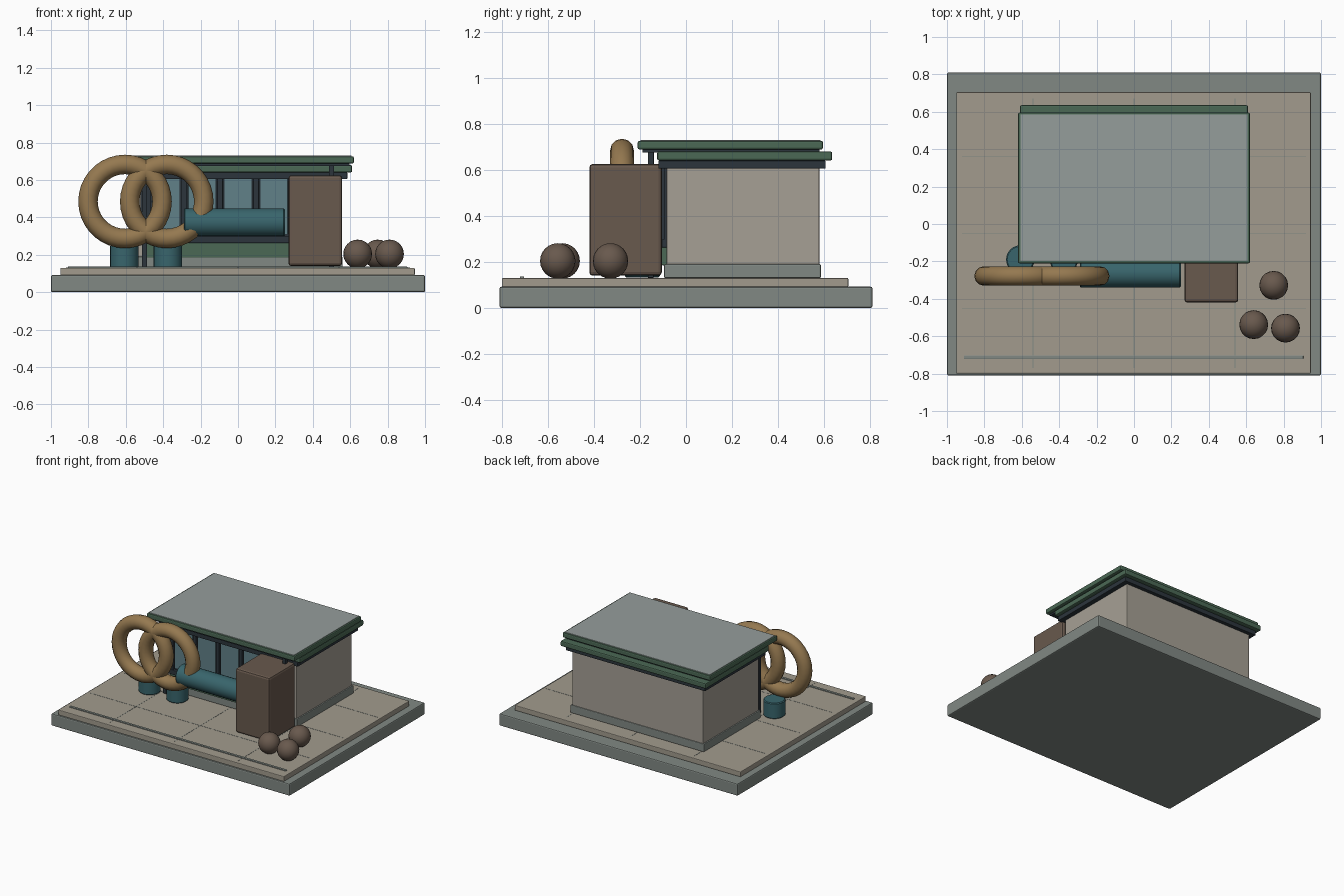
import bpy, math

if "Cube" in bpy.data.objects:
    bpy.data.objects.remove(bpy.data.objects["Cube"])

def mat(name, r, g, b):
    m = bpy.data.materials.new(name)
    m.diffuse_color = (r, g, b, 1)
    m.use_nodes = True
    m.node_tree.nodes["Principled BSDF"].inputs["Base Color"].default_value = m.diffuse_color
    return m

STONE = mat("stone", 0.22, 0.25, 0.23)
PAVING = mat("paving", 0.36, 0.33, 0.27)
WALL = mat("wall", 0.38, 0.35, 0.30)
GREEN = mat("green_trim", 0.07, 0.14, 0.09)
DARK = mat("dark_frame", 0.025, 0.035, 0.045)
GLASS = mat("glass", 0.12, 0.22, 0.25)
ROOF = mat("roof", 0.30, 0.34, 0.33)
BROWN = mat("brown", 0.14, 0.10, 0.075)
GOLD = mat("ochre", 0.30, 0.19, 0.08)
TEAL = mat("teal", 0.04, 0.13, 0.15)

def finish(name, m, smooth=True):
    o = bpy.context.object
    o.name = name
    o.data.materials.append(m)
    if smooth:
        bpy.ops.object.shade_smooth_by_angle(angle=math.radians(35))
    return o

def box(name, m, x, y, z, bevel=0.0):
    """Box from (min, max) ranges on each axis."""
    bpy.ops.mesh.primitive_cube_add(size=1, location=[(a + b) / 2 for a, b in (x, y, z)])
    o = bpy.context.object
    o.scale = [b - a for a, b in (x, y, z)]
    bpy.ops.object.transform_apply(location=False, rotation=False, scale=True)
    if bevel:
        b = o.modifiers.new("bevel", 'BEVEL')
        b.width, b.segments = bevel, 2
    return finish(name, m, False)

def cylinder(name, m, r, length, loc, rot=(0, 0, 0)):
    bpy.ops.mesh.primitive_cylinder_add(vertices=24, radius=r, depth=length, location=loc, rotation=rot)
    o = finish(name, m)
    b = o.modifiers.new("bevel", 'BEVEL')
    b.width, b.segments = 0.006, 1
    return o

# Ground: base slab, paving, joints and front guide strips
box("base_slab", STONE, (-1, 1), (-0.81, 0.81), (0, 0.092), 0.008)
box("paving", PAVING, (-0.95, 0.945), (-0.8, 0.705), (0.09, 0.13), 0.005)
for x in (-0.54, 0, 0.54):
    box("paving_joint", STONE, (x - 0.002, x + 0.002), (-0.77, 0.67), (0.128, 0.131))
for y in (-0.45, -0.05, 0.36):
    box("paving_joint", STONE, (-0.92, 0.92), (y - 0.002, y + 0.002), (0.128, 0.131))
box("front_strip", STONE, (-0.91, 0.905), (-0.722, -0.703), (0.128, 0.136), 0.002)

# Building body and plinth
box("plinth", STONE, (-0.56, 0.56), (-0.095, 0.586), (0.13, 0.19), 0.005)
box("walls", WALL, (-0.55, 0.55), (-0.085, 0.58), (0.18, 0.62), 0.006)

# Shop front: lower panel, sill, dark frame, panes
box("front_panel", GREEN, (-0.5, 0.5), (-0.105, -0.08), (0.185, 0.265), 0.004)
box("window_sill", DARK, (-0.52, 0.52), (-0.115, -0.08), (0.262, 0.298), 0.004)
box("window_back", DARK, (-0.52, 0.52), (-0.095, -0.08), (0.29, 0.62))
for i in range(5):
    cx = (i - 2) * 0.193
    box("window_pane", GLASS, (cx - 0.073, cx + 0.073), (-0.1, -0.09), (0.31, 0.61), 0.002)
for i in range(6):
    cx = (i - 2.5) * 0.193
    box("window_mullion", DARK, (cx - 0.015, cx + 0.015), (-0.108, -0.085), (0.29, 0.62), 0.003)

# Canopy posts
for s in (-1, 1):
    box("canopy_post", DARK, (s * 0.5 - 0.014, s * 0.5 + 0.014), (-0.166, -0.14), (0.13, 0.69), 0.004)

# Stepped roof
box("eaves_band", DARK, (-0.585, 0.585), (-0.12, 0.607), (0.605, 0.64), 0.004)
box("lower_fascia", GREEN, (-0.61, 0.61), (-0.125, 0.635), (0.64, 0.68), 0.008)
box("roof_gap", DARK, (-0.595, 0.595), (-0.19, 0.58), (0.675, 0.695))
box("upper_fascia", GREEN, (-0.62, 0.62), (-0.21, 0.595), (0.688, 0.726), 0.008)
box("roof_top", ROOF, (-0.608, 0.608), (-0.198, 0.585), (0.72, 0.73), 0.002)

# Interlocking rings
for x in (-0.604, -0.381):
    bpy.ops.mesh.primitive_torus_add(major_radius=0.198, minor_radius=0.052, major_segments=36,
                                     minor_segments=12, location=(x, -0.278, 0.485),
                                     rotation=(math.pi / 2, 0, 0))
    finish("ring", GOLD)

# Horizontal drum and two stools
cylinder("horizontal_drum", TEAL, 0.075, 0.54, (-0.02, -0.265, 0.373), (0, math.pi / 2, 0))
for x in (-0.608, -0.375):
    cylinder("stool", TEAL, 0.076, 0.12, (x, -0.19, 0.192))

# Brown block and balls
box("brown_block", BROWN, (0.27, 0.557), (-0.42, -0.105), (0.14, 0.625), 0.015)
for x, y in ((0.64, -0.538), (0.81, -0.557), (0.747, -0.328)):
    bpy.ops.mesh.primitive_uv_sphere_add(segments=20, ring_count=12, radius=0.077, location=(x, y, 0.204))
    finish("ball", BROWN)
